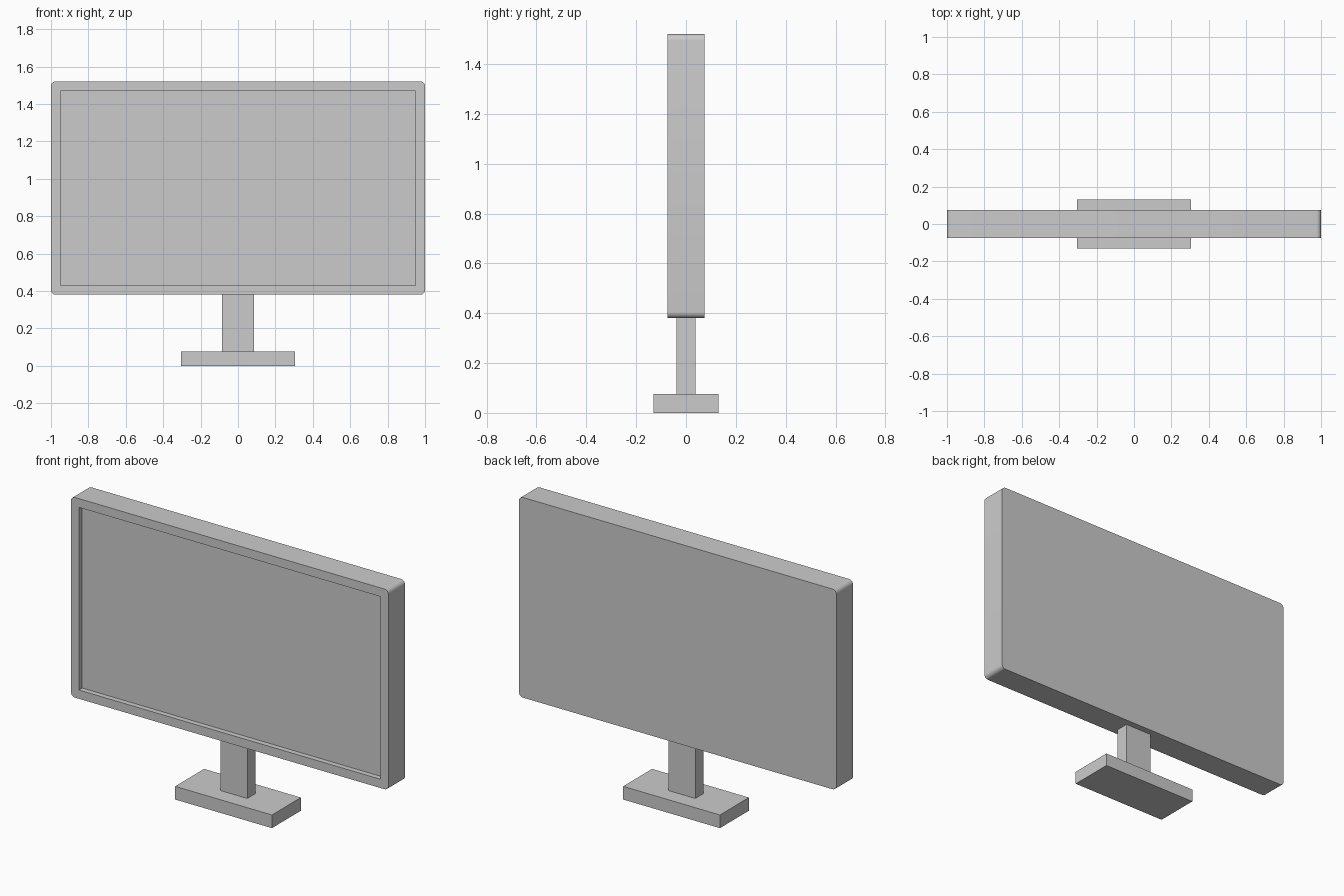
import bpy, bmesh

if "Cube" in bpy.data.objects:
    bpy.data.objects.remove(bpy.data.objects["Cube"])


def box(name, x, y, z, radius=0.0):
    """Box from (min, max) ranges; radius rounds the four edges running along y."""
    bm = bmesh.new()
    bmesh.ops.create_cube(bm, size=1)
    for v in bm.verts:
        for i, (lo, hi) in enumerate((x, y, z)):
            v.co[i] = hi if v.co[i] > 0 else lo
    if radius:
        edges = [e for e in bm.edges
                 if abs(e.verts[0].co.y - e.verts[1].co.y) > 1e-4]
        bmesh.ops.bevel(bm, geom=edges, offset=radius, segments=6,
                        profile=0.5, affect='EDGES')
    mesh = bpy.data.meshes.new(name)
    bm.to_mesh(mesh)
    bm.free()
    obj = bpy.data.objects.new(name, mesh)
    bpy.context.collection.objects.link(obj)
    return obj


# Stand
box("stand_base", (-0.305, 0.305), (-0.13, 0.13), (0, 0.075))
box("stand_neck", (-0.085, 0.085), (-0.038, 0.038), (0.075, 0.38))

# Display casing with rounded corners
casing = box("display_casing", (-1, 1), (-0.075, 0.075), (0.38, 1.52), radius=0.025)

# Screen recess cut into the front, leaving an even bezel
cutter = box("screen_cutter", (-0.95, 0.95), (-0.2, -0.045), (0.43, 1.47))
cutter.hide_render = True
cut = casing.modifiers.new("screen_recess", 'BOOLEAN')
cut.operation = 'DIFFERENCE'
cut.solver = 'EXACT'
cut.object = cutter

bpy.ops.object.select_all(action='DESELECT')
casing.select_set(True)
bpy.context.view_layer.objects.active = casing
bpy.ops.object.modifier_apply(modifier=cut.name)
bpy.ops.object.shade_smooth_by_angle()
bpy.data.objects.remove(cutter)
